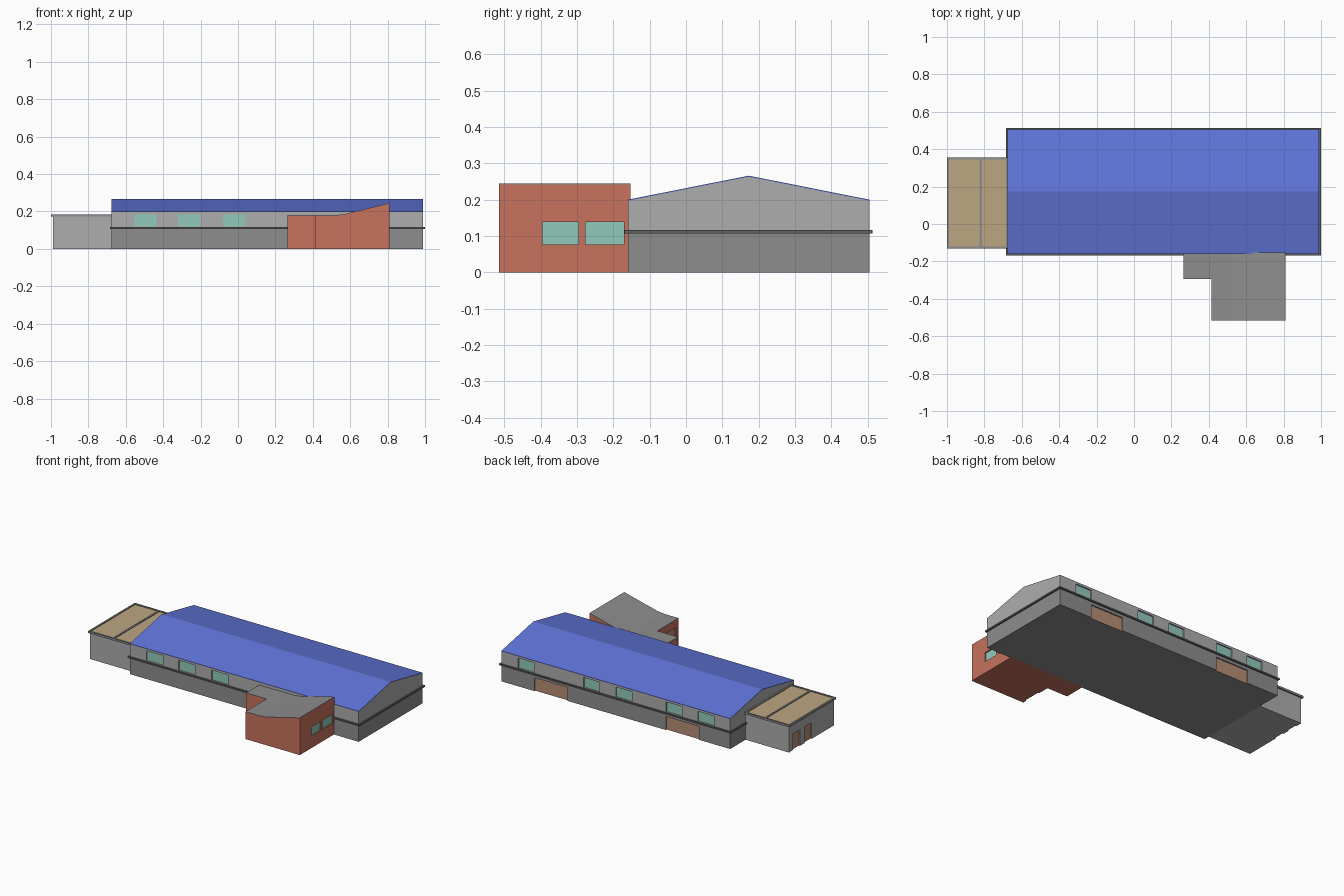
import bpy, bmesh

if "Cube" in bpy.data.objects:
    bpy.data.objects.remove(bpy.data.objects["Cube"])


def mat(name, r, g, b):
    m = bpy.data.materials.new(name)
    m.diffuse_color = (r, g, b, 1)
    m.use_nodes = True
    m.node_tree.nodes["Principled BSDF"].inputs["Base Color"].default_value = m.diffuse_color
    return m


BLUE = mat("blue_roofing", 0.12, 0.18, 0.70)
RED = mat("red_brick", 0.57, 0.17, 0.11)
GLASS = mat("glass", 0.29, 0.59, 0.50)
TAN = mat("tan_roofing", 0.50, 0.38, 0.22)
DOOR = mat("door_panel", 0.47, 0.27, 0.18)
LIGHT = mat("light_grey", 0.42, 0.42, 0.42)
MID = mat("mid_grey", 0.27, 0.27, 0.27)
DARK = mat("dark_grey", 0.12, 0.12, 0.12)


def prism(name, profile, axis, a, b, m):
    """Extrude a 2D profile along x (profile = y,z) or y (profile = x,z)."""
    bm = bmesh.new()
    put = (lambda p, t: (t, p[0], p[1])) if axis == 'x' else (lambda p, t: (p[0], t, p[1]))
    lo = [bm.verts.new(put(p, a)) for p in profile]
    hi = [bm.verts.new(put(p, b)) for p in profile]
    n = len(profile)
    bm.faces.new(lo)
    bm.faces.new(hi[::-1])
    for i in range(n):
        j = (i + 1) % n
        bm.faces.new((lo[j], lo[i], hi[i], hi[j]))
    bmesh.ops.recalc_face_normals(bm, faces=bm.faces)
    me = bpy.data.meshes.new(name)
    bm.to_mesh(me)
    bm.free()
    ob = bpy.data.objects.new(name, me)
    bpy.context.collection.objects.link(ob)
    me.materials.append(m)
    return ob


def box(name, x0, x1, y0, y1, z0, z1, m):
    return prism(name, [(x0, z0), (x1, z0), (x1, z1), (x0, z1)], 'y', y0, y1, m)


def cut(target, *dims):
    """Subtract a box from the target."""
    c = box("cutter", *dims, target.data.materials[0])
    c.hide_render = True
    mod = target.modifiers.new("cut", 'BOOLEAN')
    mod.operation = 'DIFFERENCE'
    mod.solver = 'EXACT'
    mod.object = c
    bpy.context.view_layer.objects.active = target
    bpy.ops.object.modifier_apply(modifier=mod.name)
    bpy.data.objects.remove(c)


def opening(wall, name, axis, side, plane, u0, u1, z0, z1, m, depth=0.012):
    """Recess an opening into a wall and set a pane at the back of it."""
    def span(d0, d1):
        p, q = sorted((plane - side * d0, plane - side * d1))
        return (p, q, u0, u1) if axis == 'x' else (u0, u1, p, q)
    cut(wall, *span(-0.01, depth), z0 if z0 > 0 else -0.01, z1)
    box(name, *span(depth - 0.004, depth + 0.002), z0, z1, m)


# main hall: lower wall, upper gabled wall, band and pitched roof
X0, X1, Y0, Y1, YR = -0.675, 0.99, -0.16, 0.505, 0.173
EAVE, RIDGE, T = 0.20, 0.266, 0.003
lower = box("hall_lower_wall", X0, X1, Y0, Y1, 0, 0.112, MID)
upper = prism("hall_upper_wall", [(Y0, 0.112), (Y1, 0.112), (Y1, EAVE - T),
                                  (YR, RIDGE - T), (Y0, EAVE - T)], 'x', X0, X1, LIGHT)
prism("hall_roof", [(Y0, EAVE - T), (YR, RIDGE - T), (Y1, EAVE - T),
                    (Y1, EAVE), (YR, RIDGE), (Y0, EAVE)], 'x', X0, X1, BLUE)
box("hall_band", X0 - 0.01, X1 + 0.01, Y0 - 0.009, Y1 + 0.009, 0.107, 0.117, DARK)

# hall windows, front and back
for i, x in enumerate((-0.555, -0.32, -0.08)):
    opening(upper, f"front_window_{i}", 'y', -1, Y0, x, x + 0.12, 0.119, 0.185, GLASS)
for i, x in enumerate((-0.557, -0.325, 0.04, 0.275, 0.75)):
    opening(upper, f"back_window_{i}", 'y', 1, Y1, x, x + 0.117, 0.119, 0.185, GLASS)

# wide doors in the back of the hall
for i, x in enumerate((-0.447, 0.51)):
    opening(lower, f"back_wide_door_{i}", 'y', 1, Y1, x, x + 0.24, 0, 0.088, DOOR)

# low side annex with two end doors
annex = box("annex_wall", -0.99, X0, -0.122, 0.345, 0, 0.173, LIGHT)
for i, y in enumerate((0.11, 0.23)):
    opening(annex, f"annex_door_{i}", 'x', -1, -0.99, y, y + 0.073, 0, 0.107, DOOR)

# annex roof panels framed by a rim and a middle bar
box("annex_roof", -0.99, X0, -0.122, 0.345, 0.173, 0.180, TAN)
for name, x in (("left", -1.0), ("middle", -0.825), ("right", -0.685)):
    box(f"annex_rim_{name}", x, x + 0.011, -0.13, 0.355, 0.172, 0.185, MID)
for name, y in (("front", -0.13), ("back", 0.344)):
    box(f"annex_rim_{name}", -1.0, X0, y, y + 0.011, 0.172, 0.185, MID)

# brick entrance wing with an upswept roof and a notched corner
sweep = [(0.265, 0.18), (0.52, 0.18), (0.57, 0.186), (0.81, 0.245)]
under = [(x, z - T) for x, z in sweep]
wing = prism("entrance_wall", [(0.81, 0), (0.265, 0)] + under, 'y', -0.515, -0.153, RED)
wing_roof = prism("entrance_roof", under + sweep[::-1], 'y', -0.515, -0.153, MID)
for part in (wing, wing_roof):
    cut(part, 0.2, 0.415, -0.6, -0.295, -0.1, 0.4)
for i, (a, b) in enumerate(((-0.395, -0.296), (-0.277, -0.171))):
    opening(wing, f"entrance_window_{i}", 'x', 1, 0.81, a, b, 0.077, 0.138, GLASS)
opening(wing, "entrance_door", 'x', -1, 0.415, -0.49, -0.37, 0, 0.128, DOOR)
